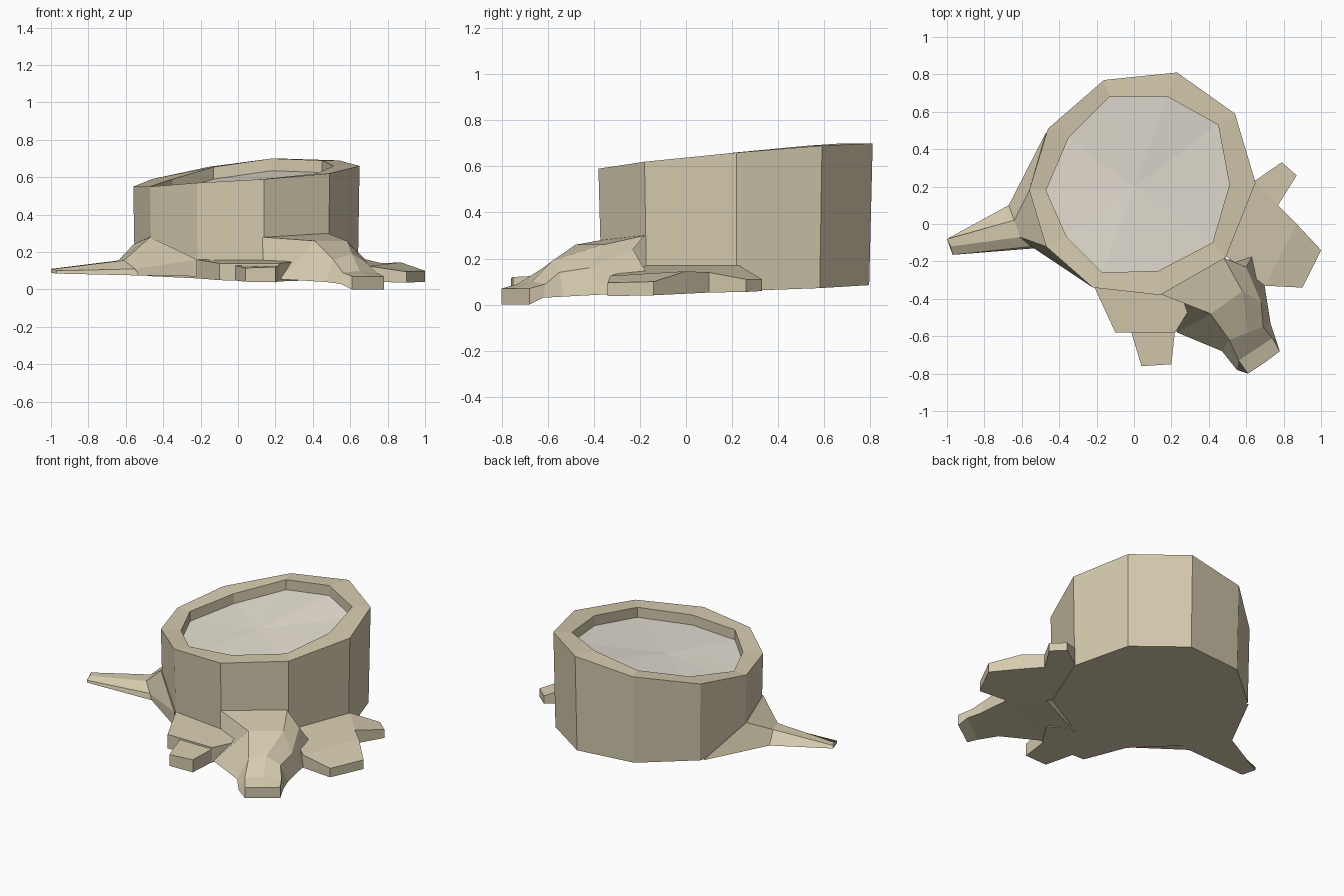
import bpy, bmesh

if "Cube" in bpy.data.objects:
    bpy.data.objects.remove(bpy.data.objects["Cube"])


def material(name, color):
    m = bpy.data.materials.new(name)
    m.diffuse_color = color
    m.use_nodes = True
    m.node_tree.nodes["Principled BSDF"].inputs["Base Color"].default_value = m.diffuse_color
    return m


BARK = material("bark", (0.66, 0.59, 0.42, 1))
CUT = material("cut_wood", (0.80, 0.75, 0.66, 1))


def ground(x, y):
    """Height of the gently tilted underside."""
    return 0.065 - 0.02 * x + 0.03 * y


def finish(bm, name, mat):
    bmesh.ops.recalc_face_normals(bm, faces=bm.faces)
    me = bpy.data.meshes.new(name)
    bm.to_mesh(me)
    bm.free()
    me.materials.append(mat)
    ob = bpy.data.objects.new(name, me)
    bpy.context.collection.objects.link(ob)
    return ob


def bridge(bm, a, b):
    n = len(a)
    for i in range(n):
        j = (i + 1) % n
        bm.faces.new((a[i], a[j], b[j], b[i]))


def loft(name, rings, mat=BARK):
    """Closed solid through matching cross-sections."""
    bm = bmesh.new()
    loops = [[bm.verts.new(p) for p in r] for r in rings]
    for a, b in zip(loops, loops[1:]):
        bridge(bm, a, b)
    bm.faces.new(loops[0])
    bm.faces.new(loops[-1])
    return finish(bm, name, mat)


def slab(name, pts, faces):
    """Flat root: top faces extruded down to the underside."""
    bm = bmesh.new()
    vs = [bm.verts.new(p) for p in pts]
    for f in faces:
        bm.faces.new([vs[i] for i in f])
    out = bmesh.ops.extrude_face_region(bm, geom=bm.faces[:], use_keep_orig=True)
    for v in out["geom"]:
        if isinstance(v, bmesh.types.BMVert):
            v.co.z = ground(v.co.x, v.co.y)
    return finish(bm, name, BARK)


# Trunk: ten-sided outer wall, rim, and recess wall
outer = [(-.16, .77, .655), (.23, .81, .70), (.54, .59, .69), (.65, .22, .66),
         (.49, -.18, .62), (.14, -.38, .59), (-.22, -.34, .57),
         (-.47, -.12, .55), (-.56, .18, .55), (-.46, .51, .59)]
inner = [(-.13, .68), (.18, .68), (.45, .53), (.51, .21), (.42, -.10),
         (.13, -.25), (-.17, -.26), (-.36, -.07), (-.47, .18), (-.35, .46)]
DEPTH = 0.065
bm = bmesh.new()
foot = [bm.verts.new((x * .985, .2 + (y - .2) * .975, ground(x, y))) for x, y, z in outer]
top = [bm.verts.new(p) for p in outer]
rim = [bm.verts.new((x, y, o[2])) for (x, y), o in zip(inner, outer)]
well = [bm.verts.new((x, y, o[2] - DEPTH)) for (x, y), o in zip(inner, outer)]
for a, b in ((foot, top), (top, rim), (rim, well)):
    bridge(bm, a, b)
bm.faces.new(foot)
finish(bm, "stump_trunk", BARK)

# Cut wood surface: a fan sunk below the rim
bm = bmesh.new()
edge = [bm.verts.new((x, y, o[2] - DEPTH)) for (x, y), o in zip(inner, outer)]
mid = bm.verts.new((0, .2, .55))
for i in range(10):
    bm.faces.new((edge[i], mid, edge[(i + 1) % 10]))
ob = finish(bm, "cut_surface", CUT)
if ob.data.polygons[0].normal.z < 0:
    ob.data.flip_normals()

# Large front right root
loft("large_root", [
    [(.14, -.37, .05), (.13, -.37, .28), (.48, -.18, .30), (.60, -.23, .24), (.66, -.12, .05)],
    [(.23, -.58, .055), (.41, -.48, .26), (.58, -.36, .26), (.68, -.42, .16), (.70, -.34, .045)],
    [(.47, -.68, .04), (.51, -.62, .16), (.61, -.58, .19), (.69, -.55, .14), (.73, -.53, .035)],
    [(.55, -.78, .03), (.56, -.73, .09), (.65, -.67, .10), (.74, -.61, .09), (.76, -.62, .03)],
    [(.61, -.80, 0), (.61, -.80, .07), (.70, -.74, .07), (.78, -.68, .07), (.78, -.68, 0)]])

# Long pointed left root
loft("left_root", [
    [(-.22, -.34, .07), (-.22, -.34, .16), (-.47, -.12, .28), (-.56, .18, .24), (-.47, .49, .09)],
    [(-.53, -.13, .075), (-.55, -.12, .11), (-.61, -.07, .155), (-.64, .02, .155), (-.67, .10, .09)],
    [(-.97, -.165, .085), (-.97, -.165, .10), (-.98, -.12, .11), (-1, -.08, .11), (-1, -.08, .09)]])

# Front root and its toe
slab("front_root",
     [(-.22, -.32, .16), (-.10, -.58, .14), (.22, -.58, .14), (.32, -.42, .15), (.16, -.33, .16)],
     [(0, 1, 2, 3, 4)])
slab("front_toe",
     [(-.02, -.56, .13), (.04, -.76, .115), (.20, -.75, .12), (.22, -.56, .13)],
     [(0, 1, 2, 3)])

# Forked right root
slab("right_root",
     [(.49, -.17, .17), (.70, -.33, .125), (.87, 0, .145), (.77, .10, .14), (.645, .23, .17),
      (.90, -.34, .095), (1, -.14, .10), (.79, .33, .11), (.87, .26, .11)],
     [(0, 1, 2, 3, 4), (1, 5, 6, 2), (4, 3, 8, 7)])
